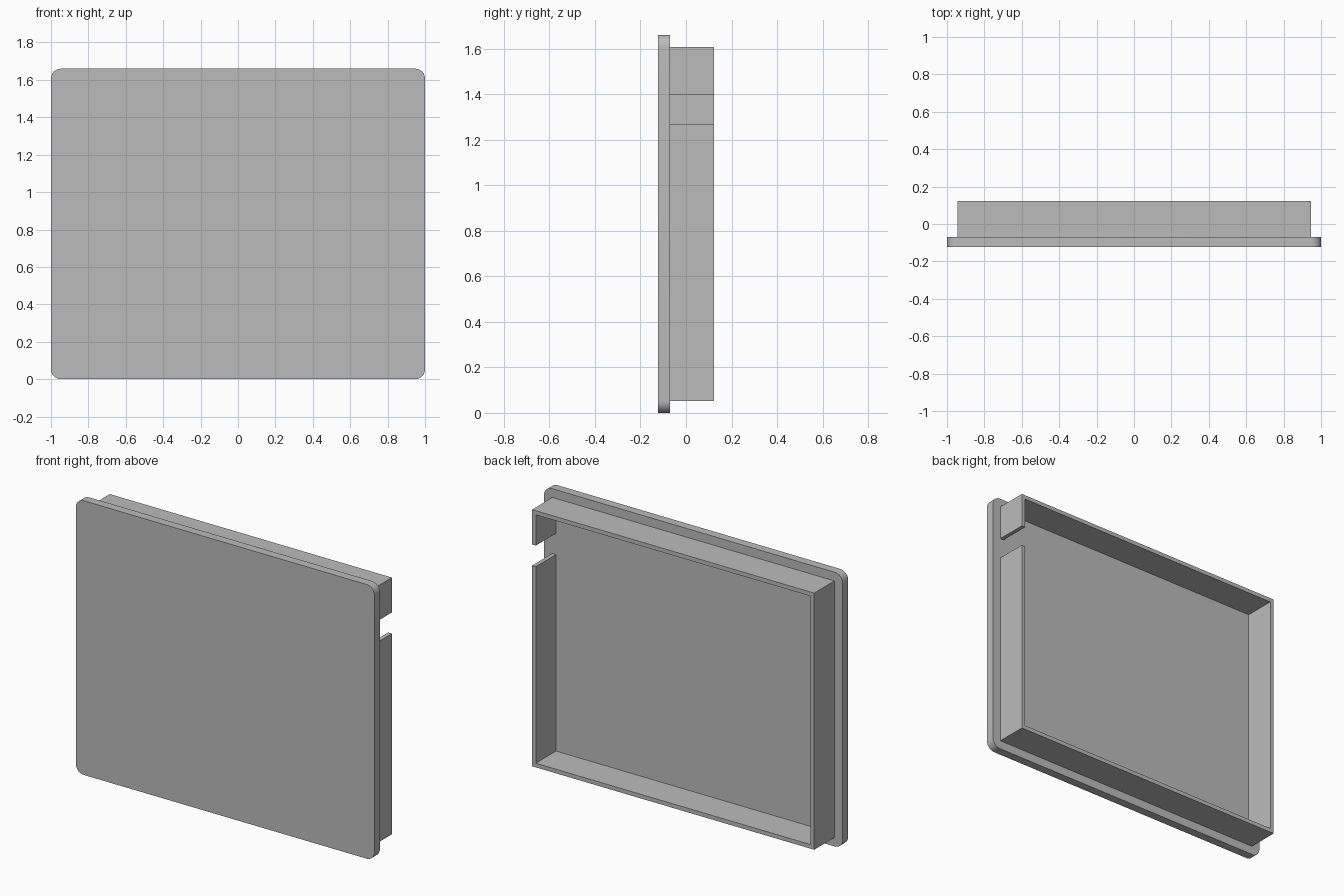
import bpy, bmesh
from math import cos, sin, pi

if "Cube" in bpy.data.objects:
    bpy.data.objects.remove(bpy.data.objects["Cube"], do_unlink=True)

grey = bpy.data.materials.new("mid grey")
grey.use_nodes = True
grey.diffuse_color = (0.5, 0.5, 0.5, 1)
grey.node_tree.nodes["Principled BSDF"].inputs["Base Color"].default_value = (0.5, 0.5, 0.5, 1)

WIDTH, HEIGHT = 2.0, 1.66
FRONT, SEAM, BACK = -0.123, -0.07, 0.123
RADIUS, STEPS = 0.053, 10


def extrude_outline(name, outline, y0, y1):
    """Solid from a closed (x, z) outline, running from y0 to y1."""
    bm = bmesh.new()
    face = bm.faces.new([bm.verts.new((x, y0, z)) for x, z in outline])
    geom = bmesh.ops.extrude_face_region(bm, geom=[face], use_keep_orig=True)["geom"]
    moved = [v for v in geom if isinstance(v, bmesh.types.BMVert)]
    bmesh.ops.translate(bm, verts=moved, vec=(0, y1 - y0, 0))
    bmesh.ops.recalc_face_normals(bm, faces=bm.faces)
    mesh = bpy.data.meshes.new(name)
    bm.to_mesh(mesh)
    bm.free()
    mesh.materials.append(grey)
    obj = bpy.data.objects.new(name, mesh)
    bpy.context.collection.objects.link(obj)
    return obj


# Front plate with rounded corners
outline = []
corners = [(1, 1), (-1, 1), (-1, -1), (1, -1)]
for quarter, (sx, sz) in enumerate(corners):
    cx = sx * (WIDTH / 2 - RADIUS)
    cz = HEIGHT / 2 + sz * (HEIGHT / 2 - RADIUS)
    for i in range(STEPS + 1):
        a = (quarter + i / STEPS) * pi / 2
        outline.append((cx + RADIUS * cos(a), cz + RADIUS * sin(a)))
plate = extrude_outline("front_plate", outline, FRONT, SEAM)

bpy.ops.object.select_all(action="DESELECT")
plate.select_set(True)
bpy.context.view_layer.objects.active = plate
bpy.ops.object.shade_smooth_by_angle(angle=pi / 6)

# Thin rear rim, open at a notch on the left side
wall = 0.025
xo, zb, zt = 0.945, 0.053, 1.607
notch_low, notch_high = 1.268, 1.396
xi, zbi, zti = xo - wall, zb + wall, zt - wall
outer = [(xo, notch_low), (xo, zb), (-xo, zb), (-xo, zt), (xo, zt), (xo, notch_high)]
inner = [(xi, notch_high), (xi, zti), (-xi, zti), (-xi, zbi), (xi, zbi), (xi, notch_low)]
extrude_outline("rear_rim", outer + inner, SEAM, BACK)
